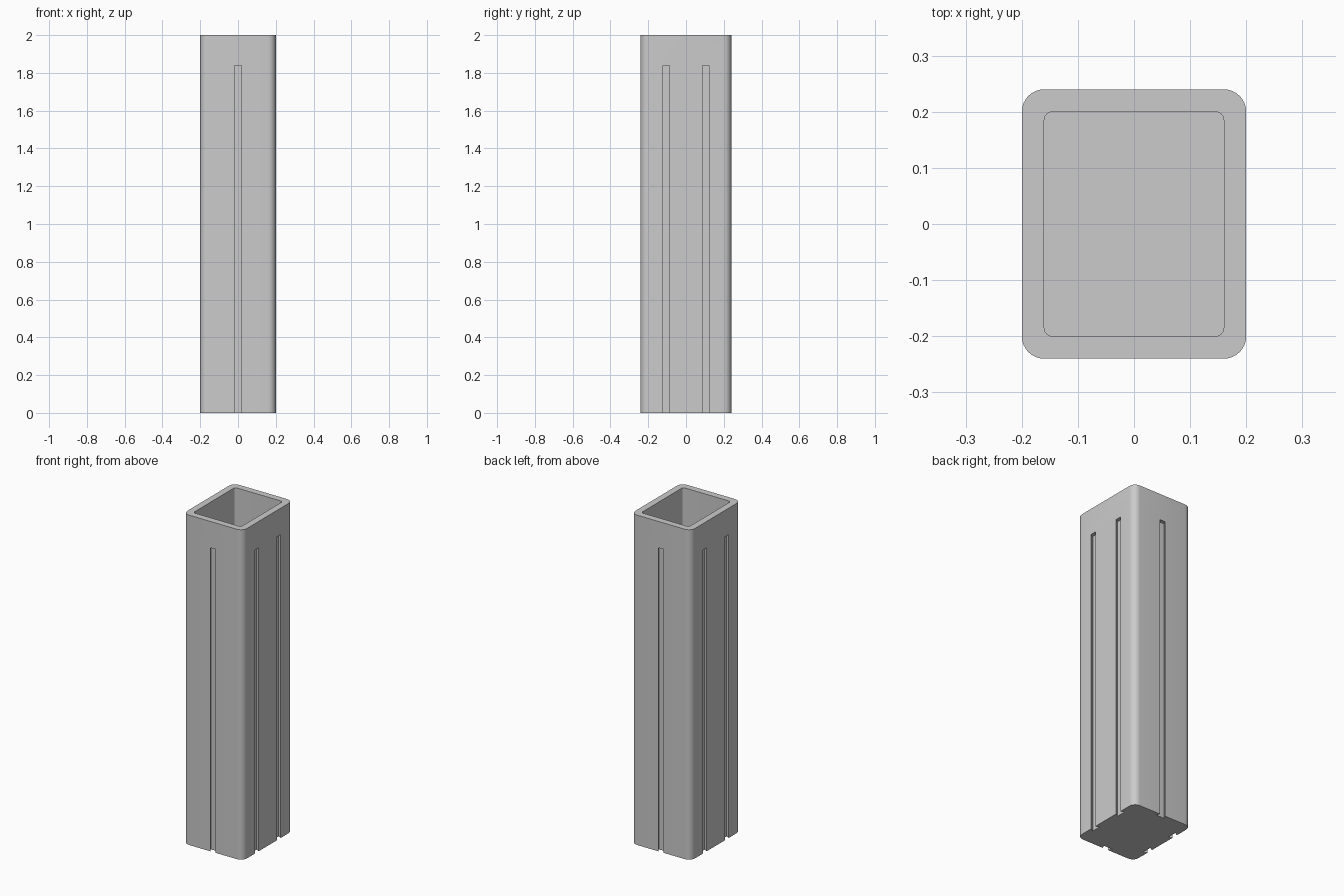
import bpy, bmesh
from math import cos, sin, pi, radians

cube = bpy.data.objects.get("Cube")
if cube:
    bpy.data.objects.remove(cube)

# Single plain gray finish
gray = bpy.data.materials.new("plain_gray")
gray.use_nodes = True
color = (0.6, 0.6, 0.6, 1)
gray.diffuse_color = color
gray.node_tree.nodes["Principled BSDF"].inputs["Base Color"].default_value = color

HALF_X, HALF_Y, HEIGHT = 0.2, 0.24, 2.0
WALL, SLOT_TOP = 0.04, 1.84


def prism(name, outline, z0, z1):
    """Extrude a closed outline between two heights."""
    bm = bmesh.new()
    low = [bm.verts.new((x, y, z0)) for x, y in outline]
    high = [bm.verts.new((x, y, z1)) for x, y in outline]
    bm.faces.new(low)
    bm.faces.new(high)
    for i in range(len(outline)):
        j = (i + 1) % len(outline)
        bm.faces.new((low[i], low[j], high[j], high[i]))
    bmesh.ops.recalc_face_normals(bm, faces=bm.faces)
    mesh = bpy.data.meshes.new(name)
    bm.to_mesh(mesh)
    bm.free()
    obj = bpy.data.objects.new(name, mesh)
    mesh.materials.append(gray)
    bpy.context.collection.objects.link(obj)
    return obj


def rounded_rect(hx, hy, r, steps=8):
    points = []
    for k, (sx, sy) in enumerate([(1, 1), (-1, 1), (-1, -1), (1, -1)]):
        for i in range(steps + 1):
            a = (k + i / steps) * pi / 2
            points.append((sx * (hx - r) + r * cos(a), sy * (hy - r) + r * sin(a)))
    return points


def cut(target, cutter):
    mod = target.modifiers.new(cutter.name, "BOOLEAN")
    mod.operation = "DIFFERENCE"
    mod.solver = "EXACT"
    mod.object = cutter
    bpy.context.view_layer.objects.active = target
    bpy.ops.object.modifier_apply(modifier=mod.name)
    bpy.data.objects.remove(cutter)


# Rounded square tube, closed at the base
body = prism("tube_body", rounded_rect(HALF_X, HALF_Y, 0.04), 0, HEIGHT)
cut(body, prism("cavity_cutter", rounded_rect(HALF_X - WALL, HALF_Y - WALL, 0.015),
                WALL, HEIGHT + 0.1))

# Dovetail slots open at the base: (distance along the wall, depth outward)
dovetail = [(-0.018, 0.01), (-0.018, 0), (-0.03, -0.022),
            (0.03, -0.022), (0.018, 0), (0.018, 0.01)]
for side in (-1, 1):
    cut(body, prism("end_slot_cutter",
                    [(u, side * (HALF_Y + d)) for u, d in dovetail], -0.1, SLOT_TOP))
    for y in (-0.105, 0.105):
        cut(body, prism("side_slot_cutter",
                        [(side * (HALF_X + d), y + u) for u, d in dovetail], -0.1, SLOT_TOP))

# Smooth rounded corners with crisp edges elsewhere
bpy.ops.object.select_all(action="DESELECT")
body.select_set(True)
bpy.context.view_layer.objects.active = body
bpy.ops.object.shade_smooth_by_angle(angle=radians(30))
